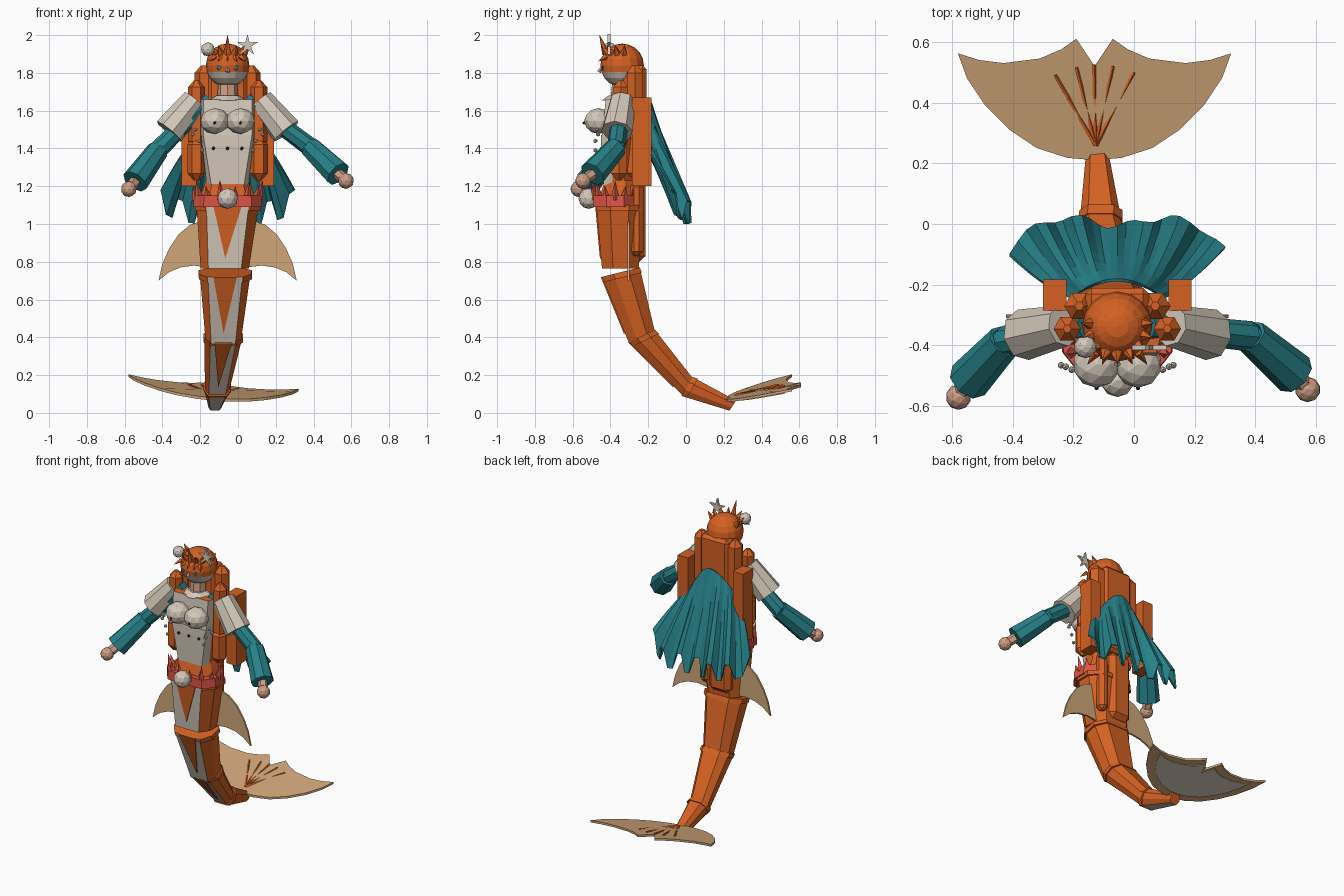
import bpy, bmesh, math
from mathutils import Vector as V

if "Cube" in bpy.data.objects:
    bpy.data.objects.remove(bpy.data.objects["Cube"])

CX = -0.055  # body centre line


def mat(name, r, g, b):
    m = bpy.data.materials.new(name)
    m.diffuse_color = (r, g, b, 1)
    m.use_nodes = True
    m.node_tree.nodes["Principled BSDF"].inputs["Base Color"].default_value = m.diffuse_color
    return m


ORANGE = mat("orange", 0.66, 0.12, 0.017)
WHITE = mat("warm white", 0.66, 0.58, 0.49)
TEAL = mat("teal", 0.02, 0.22, 0.25)
TAN = mat("tan fin", 0.62, 0.38, 0.19)
SKIN = mat("skin", 0.62, 0.35, 0.24)
RED = mat("coral red", 0.72, 0.09, 0.06)
DARK = mat("dark brown", 0.05, 0.025, 0.015)


def finish(name, bm, *mats):
    bmesh.ops.recalc_face_normals(bm, faces=bm.faces)
    me = bpy.data.meshes.new(name)
    bm.to_mesh(me)
    bm.free()
    ob = bpy.data.objects.new(name, me)
    bpy.context.collection.objects.link(ob)
    for m in mats:
        me.materials.append(m)
    return ob


def loft(name, rings, *mats, rule=None):
    bm = bmesh.new()
    vs = [[bm.verts.new(p) for p in r] for r in rings]
    n = len(vs[0])
    for a, b in zip(vs, vs[1:]):
        for i in range(n):
            j = (i + 1) % n
            f = bm.faces.new((a[i], a[j], b[j], b[i]))
            if rule:
                f.material_index = rule(i)
    bm.faces.new(vs[0])
    bm.faces.new(vs[-1])
    return finish(name, bm, *mats)


def rod(name, p, q, r1, r2, n, m):
    p, q = V(p), V(q)
    d = (q - p).normalized()
    u = d.cross(V((0, 0, 1)) if abs(d.z) < 0.9 else V((0, 1, 0))).normalized()
    w = d.cross(u)
    circ = [u * math.cos(2 * math.pi * k / n) + w * math.sin(2 * math.pi * k / n) for k in range(n)]
    return loft(name, [[p + c * r1 for c in circ], [q + c * r2 for c in circ]], m)


def ball(name, c, r, m, sub=2, scale=(1, 1, 1)):
    bm = bmesh.new()
    bmesh.ops.create_icosphere(bm, subdivisions=sub, radius=r)
    for v in bm.verts:
        v.co = V([v.co[i] * scale[i] + c[i] for i in range(3)])
    return finish(name, bm, m)


def plate(name, pts, off, m):
    off = V(off)
    return loft(name, [[V(p) for p in pts], [V(p) + off for p in pts]], m)


def box(name, x0, x1, y0, y1, z0, z1, m, bev=0.0):
    bm = bmesh.new()
    bmesh.ops.create_cube(bm, size=1)
    for v in bm.verts:
        c = v.co + V((.5, .5, .5))
        v.co = V((x0 + c.x * (x1 - x0), y0 + c.y * (y1 - y0), z0 + c.z * (z1 - z0)))
    if bev:
        bmesh.ops.bevel(bm, geom=bm.edges[:], offset=bev, segments=1, affect='EDGES')
    return finish(name, bm, m)


def octagon(cx, hw, front, back, f=0.68):
    """Eight-sided section from a front (y, z) to a back (y, z)."""
    prof = [(-f, 0), (f, 0), (1, .3), (1, .7), (.6, 1), (-.6, 1), (-1, .7), (-1, .3)]
    return [V((cx + s * hw, front[0] + t * (back[0] - front[0]), front[1] + t * (back[1] - front[1])))
            for s, t in prof]


# Tail segments, with pale belly panels and pointed orange inlays
segments = [
    ((CX, .165, (-.475, 1.10), (-.23, 1.10)), (-.07, .128, (-.445, .765), (-.25, .765)), True),
    ((-.068, .134, (-.445, .72), (-.245, .77)), (-.078, .094, (-.30, .365), (-.165, .43)), True),
    ((-.078, .100, (-.30, .375), (-.165, .44)), (-.110, .065, (-.02, .095), (.035, .185)), True),
    ((-.110, .068, (-.025, .09), (.035, .19)), (-.122, .034, (.23, .012), (.265, .065)), False)]
for k, (top, low, inlay) in enumerate(segments):
    a, b = octagon(*top), octagon(*low)
    loft(f"tail_segment_{k + 1}", [a, b], ORANGE, WHITE, rule=lambda i: int(i == 0))
    rim = [octagon(c[0], c[1] * 1.05, c[2], c[3]) for c in (top,)][0]
    down = (b[0] - a[0]).normalized() * .03
    loft(f"tail_collar_{k + 1}", [rim, [p + down for p in rim]], ORANGE)
    if inlay:
        mid, end = (a[0] + a[1]) / 2, (b[0] + b[1]) / 2
        half = (a[1] - a[0]) * .34
        nrm = (a[1] - a[0]).cross(b[0] - a[0]).normalized()
        if nrm.y > 0:
            nrm = -nrm
        plate(f"tail_inlay_{k + 1}", [mid - half, mid + half, mid + (end - mid) * .84], nrm * .006, ORANGE)

# Tail fluke with pale underside and raised rays
half_r = [(-.07, .61), (-.02, .575), (.05, .545), (.17, .53), (.25, .54), (.32, .562), (.29, .48),
          (.23, .39), (.15, .31), (.06, .25), (-.04, .218)]
outline = [(-.13, .52)] + half_r + [(-.13, .21)] + [(-.26 - x, y) for x, y in reversed(half_r)]


def fluke_z(x, y):
    return .065 + .19 * (y - .21) - .085 * (x + .13) + .10 * (x + .13) ** 2


plate("tail_fluke", [(x, y, fluke_z(x, y)) for x, y in outline], (0, 0, .014), TAN)
inner = [(-.13 + (x + .13) * .8, .41 + (y - .41) * .75) for x, y in outline]
plate("fluke_underside", [(x, y, fluke_z(x, y) - .005) for x, y in inner], (0, 0, .004), WHITE)
for x, y in [(-.26, .49), (-.19, .515), (-.132, .525), (-.07, .52), (0, .50)]:
    rod("fluke_ray", (-.127, .26, .092), (x, y, fluke_z(x, y) + .018), .009, .006, 5, ORANGE)

# Crescent fins at the hips
fin = [(.13, 1.02), (.20, .995), (.26, .945), (.31, .87), (.345, .79), (.366, .70),
       (.31, .745), (.25, .77), (.18, .78), (.10, .77)]
for s in (-1, 1):
    plate("hip_fin", [(CX + s * x, -.31, z) for x, z in fin], (0, .012, 0), TAN)

# Hips, torso and neck
loft("hips", [octagon(CX, .115, (-.43, 1.23), (-.27, 1.23)),
              octagon(CX, .165, (-.475, 1.09), (-.24, 1.09))], ORANGE)
loft("torso", [octagon(CX, .14, (-.425, 1.66), (-.28, 1.66), .92),
               octagon(CX, .14, (-.445, 1.47), (-.27, 1.47), .92),
               octagon(CX, .11, (-.435, 1.20), (-.28, 1.20), .78)],
     ORANGE, WHITE, rule=lambda i: int(i in (0, 1, 7)))
plate("corset_trim", [(CX + x, -.449, z) for x, z in [(-.13, 1.47), (.13, 1.47), (.11, 1.41), (-.11, 1.41)]],
      (0, .008, 0), WHITE)
rod("neck", (CX, -.345, 1.65), (CX, -.34, 1.76), .055, .05, 8, SKIN)
rod("neck_collar", (CX, -.35, 1.655), (CX, -.35, 1.68), .095, .06, 8, WHITE)
for s in (-1, 1):
    ball("bust", (CX + s * .068, -.462, 1.545), .078, WHITE, 2, (1, 1, .88))
    ball("bust_stud", (CX + s * .068, -.54, 1.535), .008, DARK, 1)
    for z, x, y in [(1.50, .17, -.47), (1.475, .185, -.465), (1.44, .15, -.48), (1.39, .135, -.48)]:
        ball("side_bead", (CX + s * x, y, z), .012, WHITE, 1)
for x in (-.075, 0, .075):
    ball("corset_button", (CX + x, -.447, 1.40), .010, DARK, 1)

# Spiky belt with shell buckle
loft("belt", [octagon(CX, .178, (-.49, 1.15), (-.26, 1.15), .7),
              octagon(CX, .182, (-.49, 1.09), (-.26, 1.09), .7)], RED)
for k in range(14):
    a = 2 * math.pi * k / 14
    x, y = CX + .165 * math.cos(a), -.375 + .11 * math.sin(a)
    rod("belt_spike", (x, y, 1.13), (x + .02 * math.cos(a), y + .015 * math.sin(a), 1.23 - .03 * (k % 2)),
        .024, .001, 4, RED)
ball("shell_buckle", (CX, -.515, 1.135), .055, WHITE)

# Head: hair cap, pale mask band and chin
bm = bmesh.new()
bmesh.ops.create_uvsphere(bm, u_segments=16, v_segments=10, radius=.115)
for f in bm.faces:
    c = f.calc_center_median()
    if c.y < .03 and c.z < -.036:
        f.material_index = 1 if c.z > -.093 else 2
bmesh.ops.translate(bm, verts=bm.verts, vec=(CX, -.338, 1.84))
finish("head", bm, ORANGE, WHITE, SKIN)
for s in (-1, 1):
    ball("eye", (CX + s * .043, -.44, 1.828), .014, TEAL, 1, (1.2, .5, 1))
rod("nose", (CX, -.446, 1.83), (CX, -.462, 1.805), .004, .012, 4, WHITE)

# Crown spikes
for k in range(9):
    a = math.radians(-90 + (k - 4) * 24)
    d = V((math.cos(a), math.sin(a), 0))
    base = V((CX, -.338, 1.90)) + d * .085
    tip = base + d * .035 + V((0, 0, .10 if k == 4 else .045))
    rod("crown_spike", base, tip, .022, .001, 5, ORANGE)
for k in range(5):
    x = (k - 2) * .035
    rod("fringe_spike", (CX + x, -.425, 1.885), (CX + x * 1.4, -.462, 1.862), .016, .001, 4, ORANGE)

# Hair ornaments: star and shell
star = [(.05 + r * math.sin(k * math.pi / 5), -.415, 1.945 + r * math.cos(k * math.pi / 5))
        for k in range(10) for r in [.06 if k % 2 == 0 else .02]]
plate("hair_star", star, (0, .016, 0), WHITE)
ball("hair_shell", (-.16, -.405, 1.925), .037, WHITE)

# Hair: back slab, side locks, outer blocks and trailing slabs
box("back_hair", CX - .105, CX + .105, -.33, -.21, 1.25, 1.84, ORANGE, .02)
box("lower_back_hair", CX - .11, CX + .05, -.31, -.215, .80, 1.26, ORANGE, .03)
box("trailing_lock", CX + .055, CX + .125, -.30, -.225, .83, 1.22, ORANGE, .025)


def lock(name, x, y, z0, z1, r):
    e = r * .8
    rings = [[V((x + k * math.cos(a), y + k * math.sin(a), z))
              for a in [math.pi * i / 3 for i in range(6)]]
             for z, k in [(z0, r * .3), (z0 + e, r), (z1 - e, r), (z1, r * .3)]]
    loft(name, rings, ORANGE)


for s in (-1, 1):
    box("outer_hair_block", *sorted((CX + s * .168, CX + s * .245)), -.285, -.182, 1.2, 1.67, ORANGE)
    lock("upper_lock", CX + s * .125, -.27, 1.48, 1.84, .05)
    lock("middle_lock", CX + s * .165, -.345, 1.40, 1.76, .045)
    lock("lower_lock", CX + s * .165, -.355, 1.23, 1.46, .048)

# Arms: puffed sleeve, upper arm, cuff and hand
arms = [(-1, (-.425, -.385, 1.39), (-.545, -.515, 1.225), (-.578, -.57, 1.185)),
        (1, (.385, -.37, 1.405), (.53, -.495, 1.265), (.572, -.545, 1.228))]
for s, elbow, wrist, hand in arms:
    sh = V((CX + s * .10, -.335, 1.66))
    rod("upper_arm", sh, elbow, .045, .05, 8, TEAL)
    rod("sleeve", (CX + s * .175, -.335, 1.655), (CX + s * .31, -.365, 1.49), .068, .085, 8, WHITE)
    ball("elbow", elbow, .052, TEAL, 1)
    rod("cuff", elbow, wrist, .058, .072, 8, TEAL)
    rod("wrist", wrist, hand, .03, .03, 6, SKIN)
    ball("hand", hand, .042, SKIN, 2)

# Cape with folds and a ragged hem
bm = bmesh.new()
NU, NV = 24, 7
grid = []
for j in range(NV + 1):
    v = j / NV
    row = []
    for i in range(NU + 1):
        u = 2 * i / NU - 1
        ytop = -.185 - .06 * u * u
        ybot = .025 - .115 * u ** 4 - .035 * math.exp(-12 * u * u)
        ztop = 1.64 - .17 * u * u
        zbot = (1.0 if i % 4 in (1, 2) else 1.11) + .07 * u ** 4
        row.append(bm.verts.new((CX + u * (.15 + .205 * v ** .75),
                                 ytop + (ybot - ytop) * v + .012 * v * math.sin(u * 14),
                                 ztop + (zbot - ztop) * v)))
    grid.append(row)
for a, b in zip(grid, grid[1:]):
    for i in range(NU):
        bm.faces.new((a[i], a[i + 1], b[i + 1], b[i]))
cape = finish("cape", bm, TEAL)
mod = cape.modifiers.new("thickness", 'SOLIDIFY')
mod.thickness = .01
mod.offset = 0
